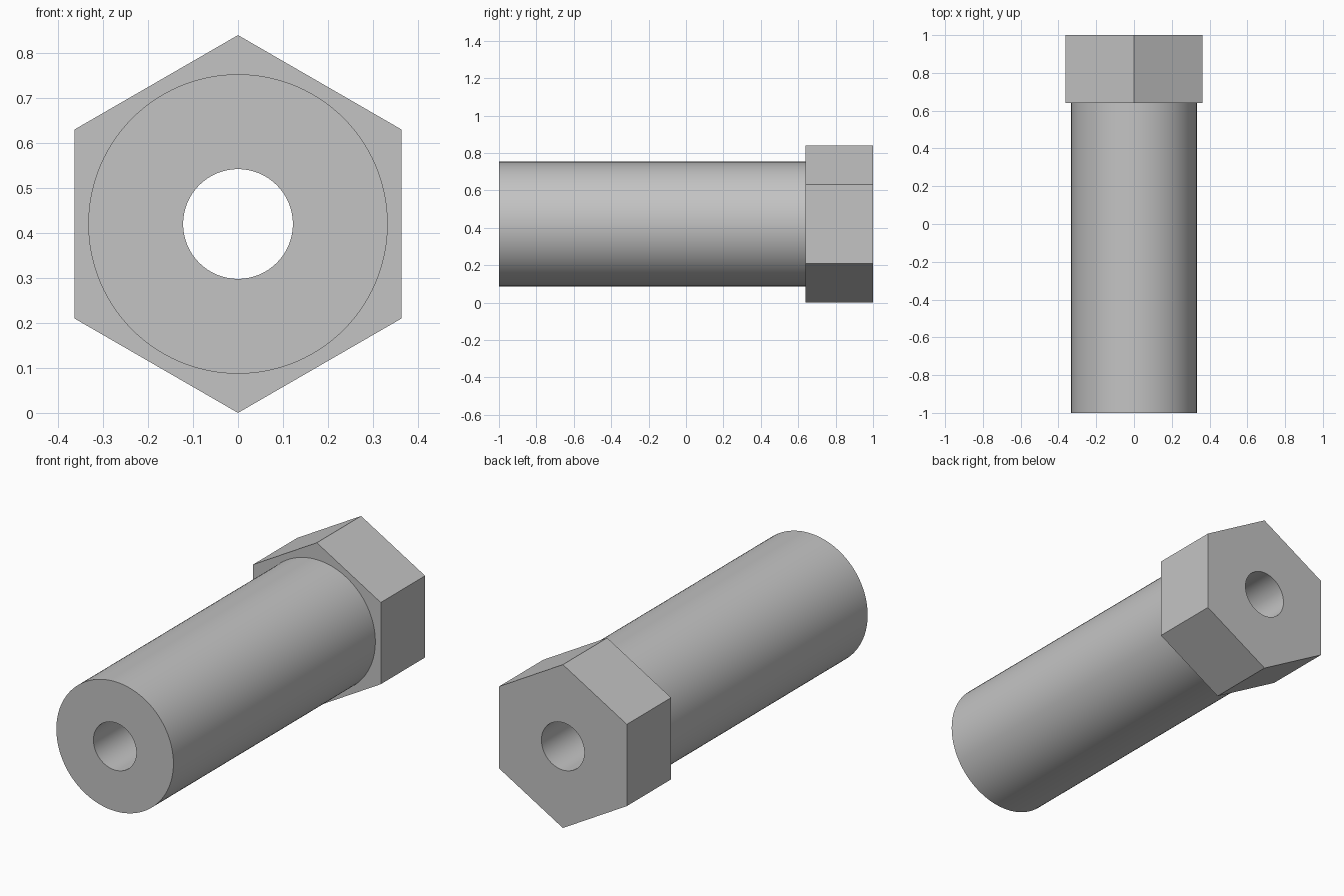
import bpy
import bmesh
from math import cos, sin, pi, radians

cube = bpy.data.objects.get("Cube")
if cube:
    bpy.data.objects.remove(cube, do_unlink=True)

SEGMENTS = 96
SIDE = SEGMENTS // 6
CORNER = 0.42          # hexagon centre to corner
AXIS_Z = CORNER
SHAFT_R, BORE_R = 0.333, 0.122
FRONT, SHOULDER, BACK = -1.0, 0.64, 1.0

# Plain grey metal
grey = bpy.data.materials.new("grey metal")
grey.use_nodes = True
colour = (0.55, 0.55, 0.55, 1.0)
grey.diffuse_color = colour
grey.node_tree.nodes["Principled BSDF"].inputs["Base Color"].default_value = colour

bm = bmesh.new()


def ring(y, radius, hexagonal=False):
    """Closed loop of vertices around the y axis, circular or hexagonal."""
    verts = []
    for i in range(SEGMENTS):
        r = radius
        if hexagonal:
            r *= cos(pi / 6) / cos((i % SIDE) * 2 * pi / SEGMENTS - pi / 6)
        a = pi / 2 + 2 * pi * i / SEGMENTS
        verts.append(bm.verts.new((r * cos(a), y, AXIS_Z + r * sin(a))))
    return verts


# Shaft, hexagonal head and through bore as one closed skin
hex_front = ring(SHOULDER, CORNER, True)
hex_back = ring(BACK, CORNER, True)
rings = [ring(FRONT, BORE_R), ring(FRONT, SHAFT_R), ring(SHOULDER, SHAFT_R),
         hex_front, hex_back, ring(BACK, BORE_R)]
for a, b in zip(rings, rings[1:] + rings[:1]):
    for i in range(SEGMENTS):
        j = (i + 1) % SEGMENTS
        bm.faces.new((a[i], a[j], b[j], b[i]))

# Join the strips of each hexagon side into one flat face
strips = [bm.edges.get((hex_front[i], hex_back[i]))
          for i in range(SEGMENTS) if i % SIDE]
bmesh.ops.dissolve_edges(bm, edges=strips, use_verts=False)
bmesh.ops.recalc_face_normals(bm, faces=bm.faces[:])

mesh = bpy.data.meshes.new("hollow_hex_bolt")
bm.to_mesh(mesh)
bm.free()
mesh.materials.append(grey)
bolt = bpy.data.objects.new("hollow_hex_bolt", mesh)
bpy.context.collection.objects.link(bolt)

# Smooth round walls, crisp rims and corners
bpy.ops.object.select_all(action='DESELECT')
bolt.select_set(True)
bpy.context.view_layer.objects.active = bolt
bpy.ops.object.shade_smooth_by_angle(angle=radians(30))
